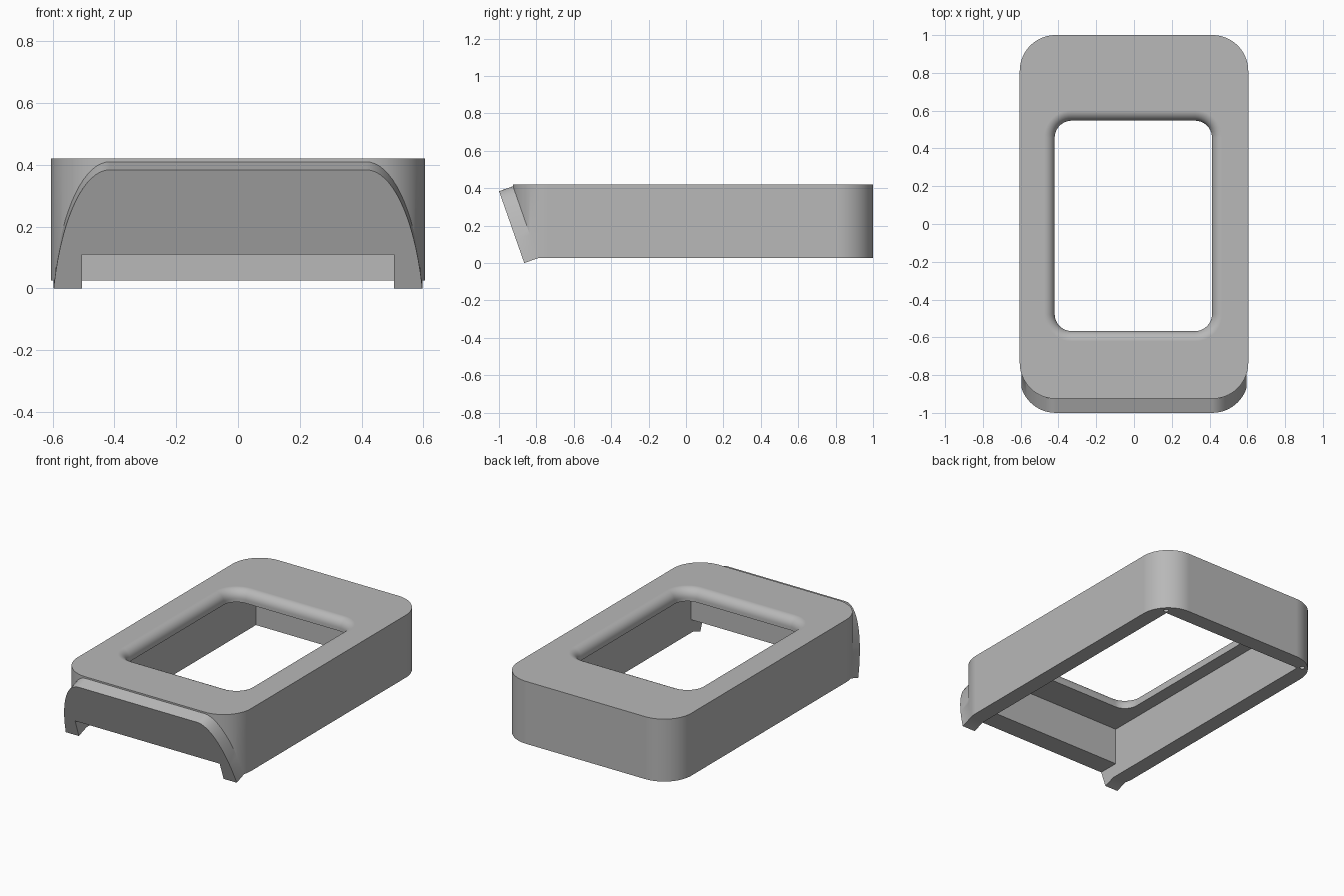
import bpy, bmesh, math
from mathutils import Vector

cube = bpy.data.objects.get("Cube")
if cube:
    bpy.data.objects.remove(cube, do_unlink=True)

BASE, TOP, CEILING = 0.026, 0.42, 0.345

grey = bpy.data.materials.new("plain_grey")
grey.use_nodes = True
grey.diffuse_color = (0.48, 0.48, 0.48, 1)
grey.node_tree.nodes["Principled BSDF"].inputs["Base Color"].default_value = grey.diffuse_color


def rounded_rect(x0, x1, y0, y1, r, steps):
    """Counter-clockwise outline of a rectangle with round corners."""
    corners = [(x1 - r, y1 - r), (x0 + r, y1 - r), (x0 + r, y0 + r), (x1 - r, y0 + r)]
    pts = []
    for i, (cx, cy) in enumerate(corners):
        for k in range(steps + 1):
            a = math.pi / 2 * (i + k / steps)
            pts.append((cx + r * math.cos(a), cy + r * math.sin(a)))
    return pts


def loft(layers):
    """Closed solid through a stack of (outline, z) layers."""
    bm = bmesh.new()
    rings = [[bm.verts.new((x, y, z)) for x, y in pts] for pts, z in layers]
    for low, high in zip(rings, rings[1:]):
        n = len(low)
        for i in range(n):
            j = (i + 1) % n
            bm.faces.new((low[i], low[j], high[j], high[i]))
    bm.faces.new(rings[0][::-1])
    bm.faces.new(rings[-1])
    return bm


def to_object(bm, name):
    bmesh.ops.recalc_face_normals(bm, faces=bm.faces)
    mesh = bpy.data.meshes.new(name)
    bm.to_mesh(mesh)
    bm.free()
    mesh.materials.append(grey)
    obj = bpy.data.objects.new(name, mesh)
    bpy.context.collection.objects.link(obj)
    return obj


def box(x0, x1, y0, y1, z0, z1):
    pts = [(x0, y0), (x1, y0), (x1, y1), (x0, y1)]
    return loft([(pts, z0), (pts, z1)])


# Rounded block with its front sliced by a leaning plane
outline = rounded_rect(-0.605, 0.605, -0.925, 1.0, 0.19, 20)
bm = loft([(outline, BASE), (outline, TOP)])
lean = Vector((0, -0.385, -0.135)).normalized()
cut = bmesh.ops.bisect_plane(bm, geom=bm.verts[:] + bm.edges[:] + bm.faces[:],
                             plane_co=(0, -0.925, 0.41), plane_no=lean, clear_outer=True)
edges = [e for e in cut["geom_cut"] if isinstance(e, bmesh.types.BMEdge)]
face = bmesh.ops.contextual_create(bm, geom=edges)["faces"][0]

# Front flange: the sliced face pushed out along the plane's normal
flange = bmesh.ops.extrude_discrete_faces(bm, faces=[face])["faces"][0]
bmesh.ops.translate(bm, verts=flange.verts[:], vec=lean * 0.079)
shell = to_object(bm, "cover_shell")

# Cutters: underside cavity, front notch, rounded-over window, rear pin holes
cutters = [
    to_object(box(-0.505, 0.505, -0.77, 0.9, -0.2, CEILING), "cavity_cutter"),
    to_object(box(-0.505, 0.505, -1.2, -0.6, -0.3, 0.11), "notch_cutter"),
]


def window(grow):
    return rounded_rect(-0.42 - grow, 0.413 + grow, -0.567 - grow, 0.547 + grow, 0.09 + grow, 10)


RADIUS, STEPS = 0.055, 8
layers = [(window(0), 0.2)]
for k in range(STEPS + 1):
    a = math.pi / 2 * k / STEPS
    layers.append((window(RADIUS * (1 - math.cos(a))), TOP - RADIUS * (1 - math.sin(a))))
layers.append((window(RADIUS), 0.6))
cutters.append(to_object(loft(layers), "window_cutter"))

for side in (-1, 1):
    cx, cy, r = side * 0.526, 0.921, 0.015
    hole = rounded_rect(cx - r, cx + r, cy - r, cy + r, r * 0.999, 5)
    cutters.append(to_object(loft([(hole, -0.1), (hole, 0.12)]), "pin_hole_cutter"))

bpy.ops.object.select_all(action="DESELECT")
shell.select_set(True)
bpy.context.view_layer.objects.active = shell
for cutter in cutters:
    mod = shell.modifiers.new(cutter.name, "BOOLEAN")
    mod.operation, mod.solver, mod.object = "DIFFERENCE", "EXACT", cutter
    bpy.ops.object.modifier_apply(modifier=mod.name)
    bpy.data.objects.remove(cutter, do_unlink=True)

# Smooth rounded walls, flat large faces
bpy.ops.object.shade_smooth_by_angle(angle=math.radians(30))
weighted = shell.modifiers.new("even_shading", "WEIGHTED_NORMAL")
weighted.keep_sharp = True
